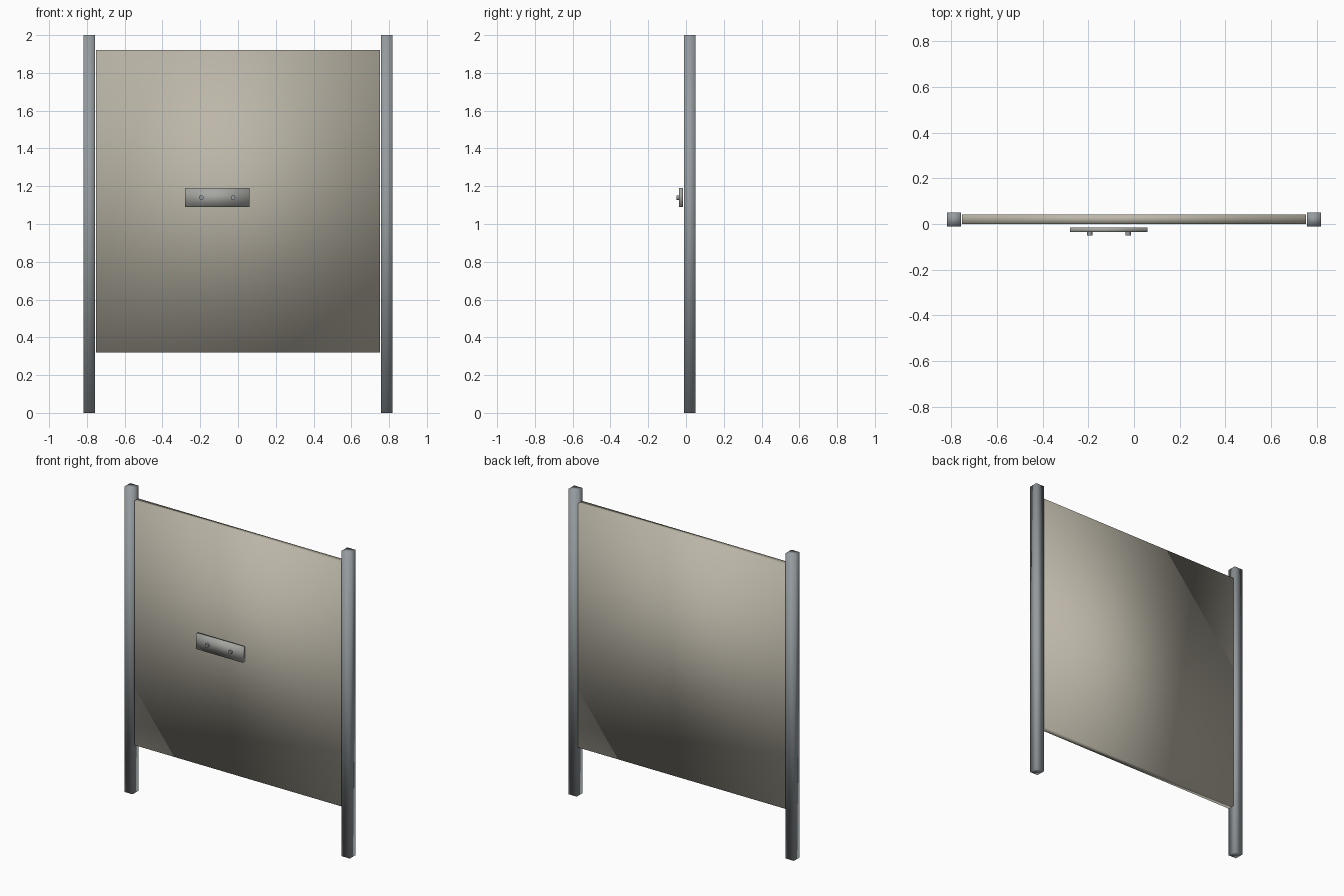
import bpy, math

if "Cube" in bpy.data.objects:
    bpy.data.objects.remove(bpy.data.objects["Cube"])


def colour(name, rgb):
    m = bpy.data.materials.new(name)
    m.diffuse_color = (*rgb, 1)
    m.use_nodes = True
    m.node_tree.nodes["Principled BSDF"].inputs["Base Color"].default_value = m.diffuse_color
    return m


PANEL = colour("panel_paint", (0.50, 0.47, 0.39))
STEEL = colour("post_steel", (0.30, 0.33, 0.35))
LATCH = colour("latch_metal", (0.38, 0.38, 0.36))


def finish(name, mat):
    ob = bpy.context.object
    ob.name = name
    ob.data.materials.append(mat)
    return ob


def box(name, mat, x, y, z):
    """Soft-shaded box spanning the (min, max) ranges x, y, z."""
    spans = (x, y, z)
    bpy.ops.mesh.primitive_cube_add(size=1, location=[(a + b) / 2 for a, b in spans])
    bpy.context.object.scale = [b - a for a, b in spans]
    bpy.ops.object.transform_apply(location=False, rotation=False, scale=True)
    bpy.ops.object.shade_smooth()
    return finish(name, mat)


# Door panel, hung just clear of the posts
box("door_panel", PANEL, (-0.752, 0.752), (0.0, 0.042), (0.32, 1.92))

# Side posts
for side, s in (("left", -1), ("right", 1)):
    box(side + "_post", STEEL, sorted((s * 0.757, s * 0.817)), (-0.01, 0.05), (0, 2))

# Latch plate standing slightly off the front of the panel
box("latch_plate", LATCH, (-0.28, 0.06), (-0.036, -0.015), (1.09, 1.19))

# Round bolts on the latch plate
for i, x in enumerate((-0.194, -0.026)):
    bpy.ops.mesh.primitive_cylinder_add(vertices=16, radius=0.012, depth=0.02,
                                        location=(x, -0.04, 1.14),
                                        rotation=(math.pi / 2, 0, 0))
    bpy.ops.object.shade_smooth_by_angle(angle=math.radians(35))
    finish(f"latch_bolt_{i + 1}", STEEL)
